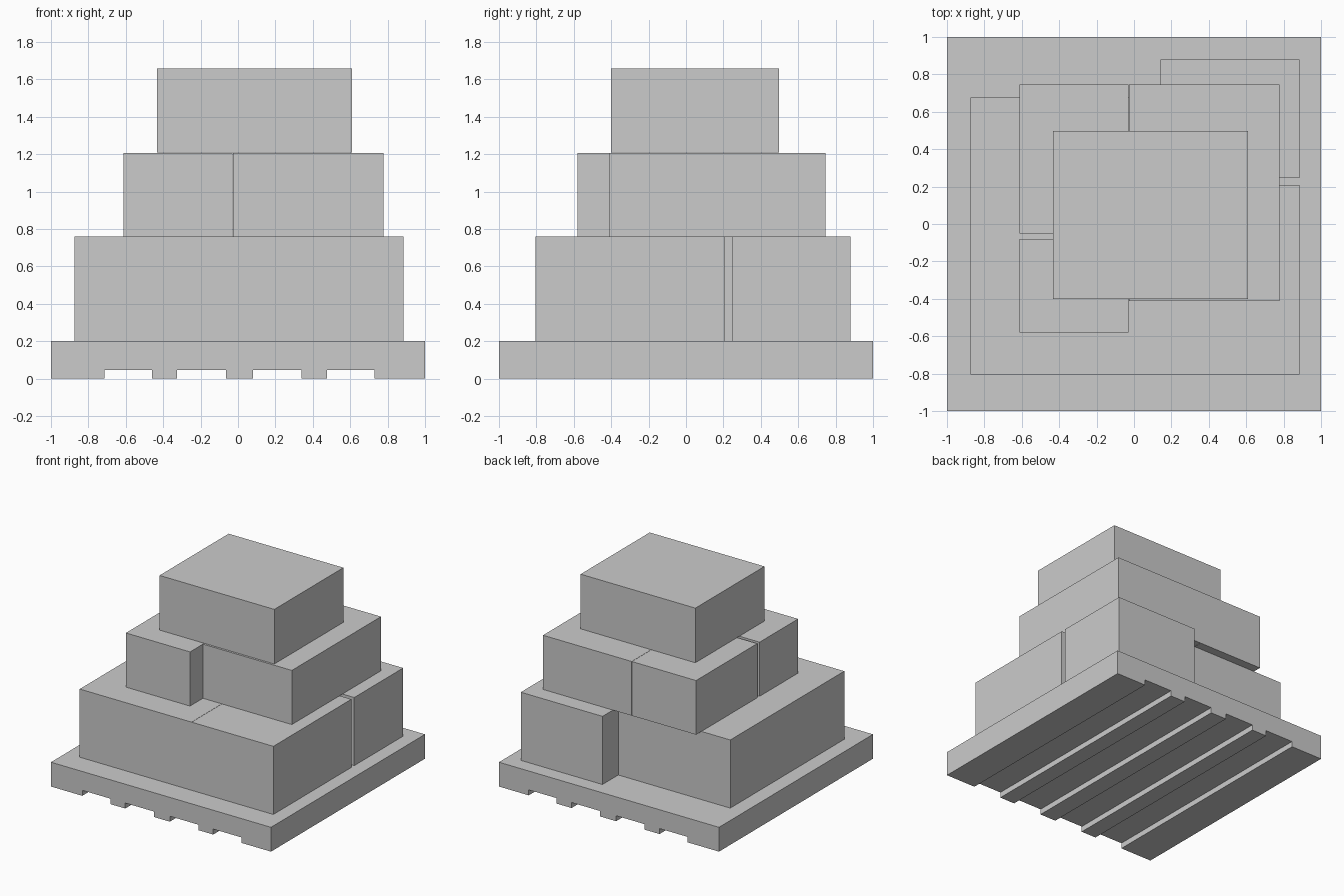
import bpy

if "Cube" in bpy.data.objects:
    bpy.data.objects.remove(bpy.data.objects["Cube"])


def prism(name, profile, y0, y1):
    """Extrude an x-z profile along y."""
    n = len(profile)
    verts = [(x, y, z) for y in (y0, y1) for x, z in profile]
    faces = [tuple(range(n)), tuple(reversed(range(n, 2 * n)))]
    faces += [(i, i + n, (i + 1) % n + n, (i + 1) % n) for i in range(n)]
    mesh = bpy.data.meshes.new(name)
    mesh.from_pydata(verts, [], faces)
    obj = bpy.data.objects.new(name, mesh)
    bpy.context.collection.objects.link(obj)
    return obj


def box(name, x0, x1, y0, y1, z0, z1):
    return prism(name, [(x0, z0), (x1, z0), (x1, z1), (x0, z1)], y0, y1)


# Pallet with four channels running front to back underneath
profile = [(-1, 0)]
for a, b in [(-0.715, -0.46), (-0.325, -0.065), (0.08, 0.34), (0.475, 0.73)]:
    profile += [(a, 0), (a, 0.045), (b, 0.045), (b, 0)]
profile += [(1, 0), (1, 0.2), (-1, 0.2)]
prism("pallet", profile, -1, 1)

# Bottom layer of crates
z0, z1 = 0.2, 0.76
box("bottom_crate_left", -0.875, 0.141, -0.805, 0.675, z0, z1)
box("bottom_crate_front_right", 0.143, 0.885, -0.805, 0.208, z0, z1)
box("bottom_crate_back_right", 0.143, 0.885, 0.245, 0.88, z0, z1)

# Middle layer of crates, same arrangement turned half way round
z0, z1 = 0.76, 1.205
box("middle_crate_right", -0.028, 0.778, -0.412, 0.745, z0, z1)
box("middle_crate_back_left", -0.613, -0.03, -0.05, 0.745, z0, z1)
box("middle_crate_front_left", -0.613, -0.03, -0.58, -0.08, z0, z1)

# Single top crate
box("top_crate", -0.433, 0.61, -0.4, 0.497, 1.208, 1.657)
